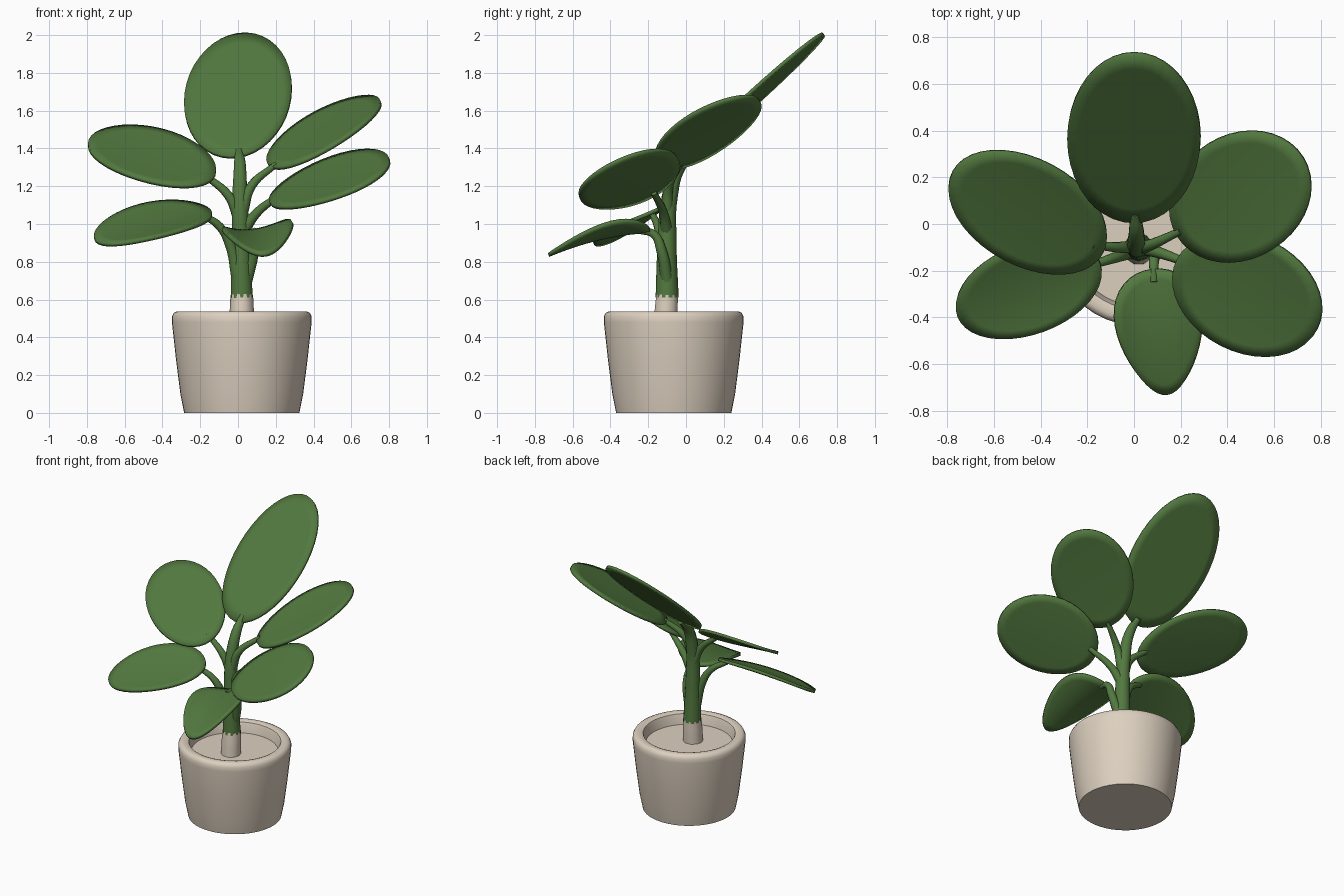
import bpy, bmesh
from math import sin, cos, pi, radians
from mathutils import Vector

if "Cube" in bpy.data.objects:
    bpy.data.objects.remove(bpy.data.objects["Cube"])


def material(name, rgb):
    m = bpy.data.materials.new(name)
    m.diffuse_color = (*rgb, 1)
    m.use_nodes = True
    m.node_tree.nodes["Principled BSDF"].inputs["Base Color"].default_value = m.diffuse_color
    return m


GREEN = material("leaf_green", (0.085, 0.19, 0.05))
CLAY = material("pale_clay", (0.72, 0.63, 0.52))


def finish(ob, mat, angle=40):
    ob.data.materials.append(mat)
    bpy.ops.object.select_all(action='DESELECT')
    ob.select_set(True)
    bpy.context.view_layer.objects.active = ob
    if ob.type == 'CURVE':
        bpy.ops.object.convert(target='MESH')
        ob = bpy.context.object
    bpy.ops.object.shade_smooth_by_angle(angle=radians(angle))


def from_bmesh(name, bm):
    bmesh.ops.recalc_face_normals(bm, faces=bm.faces)
    me = bpy.data.meshes.new(name)
    bm.to_mesh(me)
    bm.free()
    ob = bpy.data.objects.new(name, me)
    bpy.context.collection.objects.link(ob)
    return ob


def lathe(name, profile, x, y, mat, sides=48):
    """Revolve (radius, z) points; both ends are closed with a flat face."""
    bm = bmesh.new()
    rings = [[bm.verts.new((x + r * cos(2 * pi * i / sides), y + r * sin(2 * pi * i / sides), z))
              for i in range(sides)] for r, z in profile]
    for a, b in zip(rings, rings[1:]):
        for i in range(sides):
            j = (i + 1) % sides
            bm.faces.new((a[i], a[j], b[j], b[i]))
    bm.faces.new(rings[0])
    bm.faces.new(rings[-1])
    finish(from_bmesh(name, bm), mat)


def tube(name, points, mat):
    """Smooth tapered tube through (x, y, z, radius) points."""
    cu = bpy.data.curves.new(name, 'CURVE')
    cu.dimensions = '3D'
    cu.bevel_depth = 1
    cu.bevel_resolution = 3
    cu.resolution_u = 6
    cu.use_fill_caps = True
    sp = cu.splines.new('BEZIER')
    sp.bezier_points.add(len(points) - 1)
    for bp, (x, y, z, r) in zip(sp.bezier_points, points):
        bp.co = (x, y, z)
        bp.radius = r
        bp.handle_left_type = bp.handle_right_type = 'AUTO'
    ob = bpy.data.objects.new(name, cu)
    bpy.context.collection.objects.link(ob)
    finish(ob, mat)


def leaf(name, centre, a, b, angle, slope, cup=0.02, point=0.0, sides=40, rings=6):
    """Oval blade: plan ellipse (tip along angle) laid on a sloping plane, slightly cupped."""
    cx, cy, cz = centre
    c, s = cos(radians(angle)), sin(radians(angle))
    bm = bmesh.new()

    def vert(r, t):
        u, v = r * cos(t), r * sin(t)
        v *= 1 - point * u
        dx, dy = a * u * c - b * v * s, a * u * s + b * v * c
        z = cz + slope[0] * dx + slope[1] * dy + cup * (v * v - 0.5 * u * u)
        return bm.verts.new((cx + dx, cy + dy, z))

    mid = vert(0, 0)
    loops = [[vert(k / rings, 2 * pi * i / sides) for i in range(sides)] for k in range(1, rings + 1)]
    for i in range(sides):
        j = (i + 1) % sides
        bm.faces.new((mid, loops[0][i], loops[0][j]))
        for p, q in zip(loops, loops[1:]):
            bm.faces.new((p[i], q[i], q[j], p[j]))
    ob = from_bmesh(name, bm)
    finish(ob, GREEN)
    mod = ob.modifiers.new("thickness", 'SOLIDIFY')
    mod.thickness = 0.02
    mod.offset = 0


# Pot with rounded lip and sunken soil
lathe("pot", [(0.305, 0), (0.325, 0.1), (0.348, 0.28), (0.37, 0.48), (0.37, 0.51), (0.36, 0.53),
              (0.345, 0.537), (0.32, 0.537), (0.302, 0.53), (0.295, 0.51), (0.285, 0.46)],
      0.02, -0.065, CLAY)
# Bare trunk base
tube("trunk_base", [(0.02, -0.11, 0.44, 0.066), (0.02, -0.105, 0.54, 0.064),
                    (0.02, -0.10, 0.625, 0.06)], CLAY)
# Main stem
tube("main_stem", [(0.02, -0.10, 0.61, 0.061), (0.015, -0.10, 0.9, 0.05), (0.01, -0.085, 1.15, 0.042),
                   (0.01, -0.03, 1.31, 0.033), (0.005, 0.05, 1.385, 0.022)], GREEN)

# Leaf blades
leaf("top_leaf", (0, 0.37, 1.68), 0.36, 0.285, 90, (0.15, 0.90), cup=0.0)
leaf("right_upper_leaf", (0.455, 0.117, 1.49), 0.315, 0.265, 32, (0.445, 0.414), cup=0.01)
leaf("right_lower_leaf", (0.485, -0.30, 1.23), 0.335, 0.245, -27, (0.42, 0.43), cup=0.01)
leaf("left_upper_leaf", (-0.455, 0.05, 1.355), 0.365, 0.225, 152, (-0.02, 0.60), cup=0.01)
leaf("left_lower_leaf", (-0.45, -0.28, 1.0), 0.325, 0.19, 200, (0.08, 0.48), cup=0.02)
leaf("front_leaf", (0.11, -0.46, 0.925), 0.27, 0.18, -83, (0.09, 0.25), cup=0.05, point=0.25)

# Leaf stalks
for name, pts in {
    "right_upper_stalk": [(0.02, -0.10, 1.06), (0.07, -0.09, 1.2), (0.2, -0.03, 1.315)],
    "right_lower_stalk": [(0.02, -0.10, 0.95), (0.10, -0.12, 1.06), (0.24, -0.17, 1.165)],
    "left_upper_stalk": [(0.01, -0.09, 1.02), (-0.05, -0.10, 1.15), (-0.18, -0.09, 1.262)],
    "left_lower_stalk": [(0.0, -0.11, 0.7), (-0.045, -0.13, 0.9), (-0.1, -0.15, 0.99), (-0.2, -0.18, 1.055)],
    "front_stalk": [(0.045, -0.10, 0.7), (0.085, -0.13, 0.86), (0.085, -0.17, 0.945), (0.085, -0.25, 0.965)],
}.items():
    n = len(pts) - 1
    tube(name, [(*p, 0.033 - 0.017 * i / n) for i, p in enumerate(pts)], GREEN)
